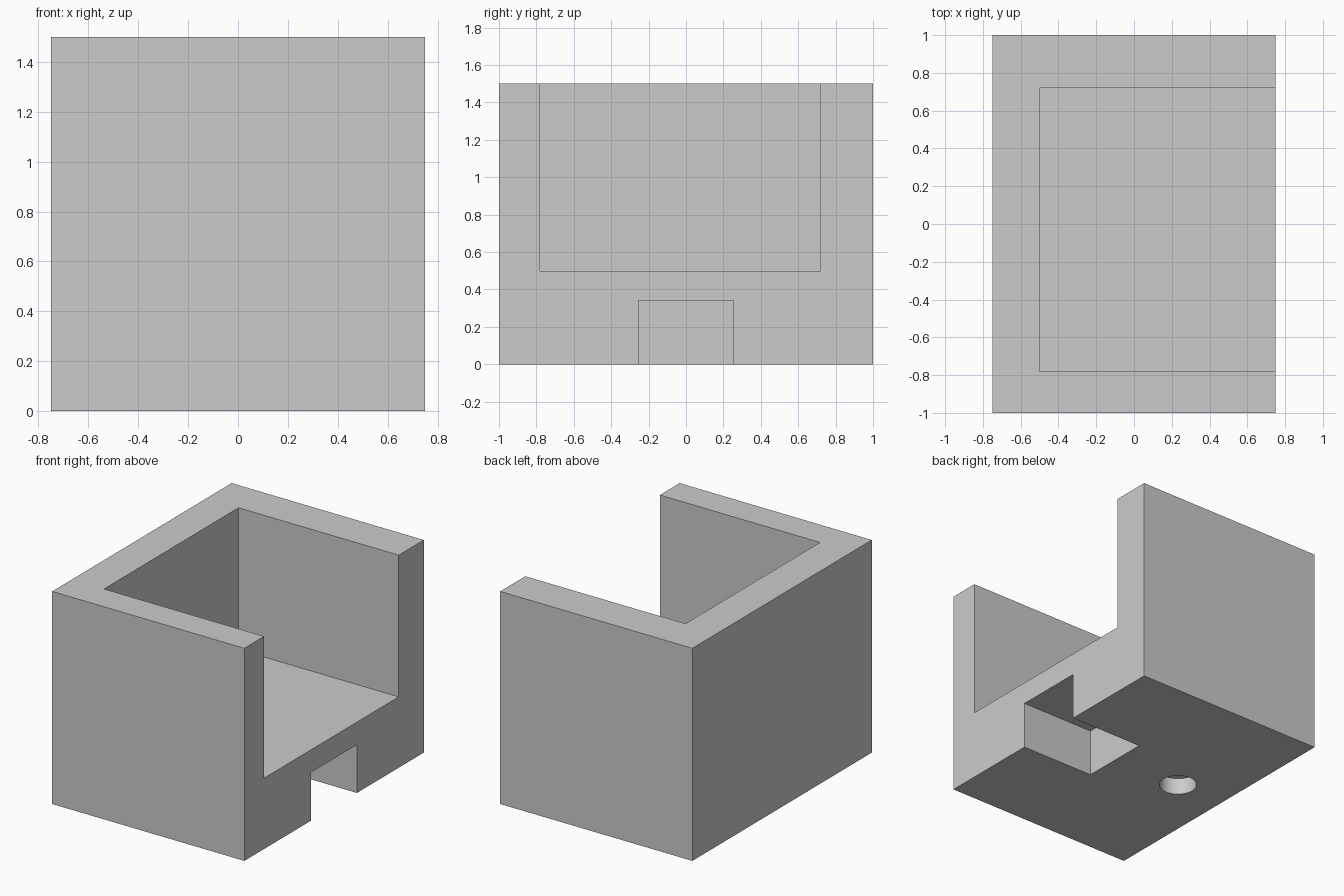
import bpy

cube = bpy.data.objects.get("Cube")
if cube:
    bpy.data.objects.remove(cube, do_unlink=True)

grey = bpy.data.materials.new("light grey")
grey.use_nodes = True
colour = (0.6, 0.6, 0.6, 1)
grey.diffuse_color = colour
grey.node_tree.nodes["Principled BSDF"].inputs["Base Color"].default_value = colour


def box(name, low, high):
    """Box between two opposite corners."""
    centre = [(a + b) / 2 for a, b in zip(low, high)]
    bpy.ops.mesh.primitive_cube_add(size=1, location=centre)
    obj = bpy.context.object
    obj.name = name
    obj.scale = [b - a for a, b in zip(low, high)]
    bpy.ops.object.transform_apply(location=True, rotation=False, scale=True)
    obj.data.materials.append(grey)
    return obj


# Solid block, open to the left (+x) once cut
body = box("holder_body", (-0.75, -1, 0), (0.75, 1, 1.5))

# Open pocket and the notch beneath it
cutters = [
    box("pocket_cutter", (-0.5, -0.78, 0.5), (1, 0.72, 2)),
    box("notch_cutter", (0.17, -0.255, -0.5), (1, 0.255, 0.34)),
]

# Shallow round hole in the underside
bpy.ops.mesh.primitive_cylinder_add(vertices=48, radius=0.125, depth=0.24,
                                    location=(-0.37, 0.02, 0))
hole = bpy.context.object
hole.name = "hole_cutter"
hole.data.materials.append(grey)
cutters.append(hole)

for cutter in cutters:
    cut = body.modifiers.new(cutter.name, 'BOOLEAN')
    cut.operation = 'DIFFERENCE'
    cut.solver = 'EXACT'
    cut.object = cutter
    bpy.ops.object.select_all(action='DESELECT')
    body.select_set(True)
    bpy.context.view_layer.objects.active = body
    bpy.ops.object.modifier_apply(modifier=cut.name)
    bpy.data.objects.remove(cutter, do_unlink=True)

# Smooth hole wall, sharp block edges
bpy.ops.object.shade_smooth_by_angle()
